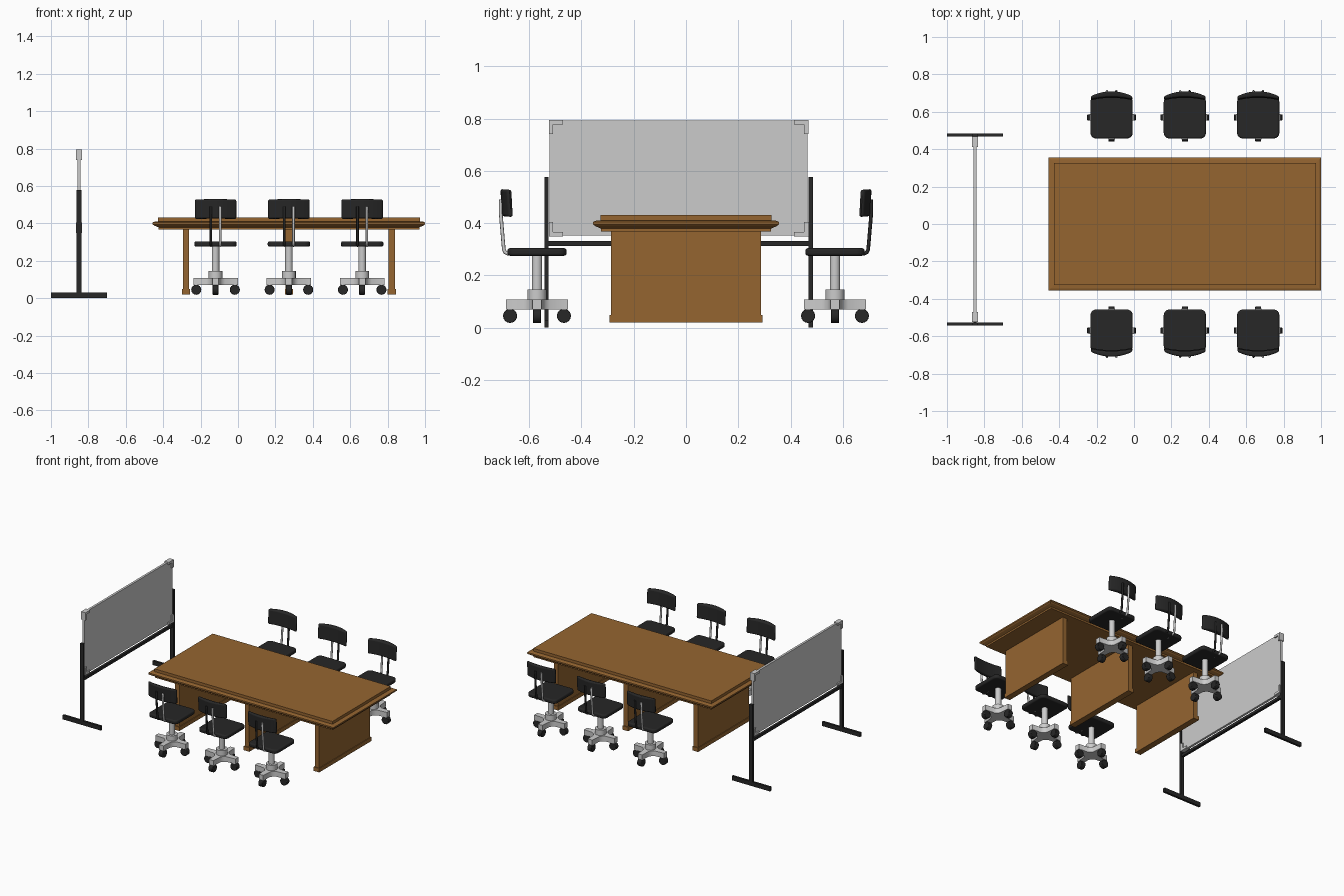
import bpy, bmesh, math
from mathutils import Matrix, Vector

if "Cube" in bpy.data.objects:
    bpy.data.objects.remove(bpy.data.objects["Cube"])


def material(name, rgb):
    m = bpy.data.materials.new(name)
    m.diffuse_color = (*rgb, 1)
    m.use_nodes = True
    m.node_tree.nodes["Principled BSDF"].inputs["Base Color"].default_value = m.diffuse_color
    return m


WOOD = material("wood", (0.30, 0.13, 0.03))
BLACK = material("black", (0.02, 0.02, 0.02))


def finish(bm, name, mat=None, bevel=0, segs=3):
    bmesh.ops.recalc_face_normals(bm, faces=bm.faces)
    me = bpy.data.meshes.new(name)
    bm.to_mesh(me)
    bm.free()
    ob = bpy.data.objects.new(name, me)
    bpy.context.collection.objects.link(ob)
    if mat:
        me.materials.append(mat)
    if bevel:
        b = ob.modifiers.new("bevel", 'BEVEL')
        b.width, b.segments, b.limit_method = bevel, segs, 'ANGLE'
    return ob


def box(bm, x0, x1, y0, y1, z0, z1):
    c = Vector((x0 + x1, y0 + y1, z0 + z1)) / 2
    bmesh.ops.create_cube(bm, size=1, matrix=Matrix.Translation(c)
                          @ Matrix.Diagonal((x1 - x0, y1 - y0, z1 - z0, 1)))


def cyl(bm, r, h, loc, rot=Matrix(), n=16):
    bmesh.ops.create_cone(bm, cap_ends=True, segments=n, radius1=r, radius2=r, depth=h,
                          matrix=Matrix.Translation(loc) @ rot)


def prism(bm, pts, z0, z1):
    """Extrude an xy outline from z0 to z1."""
    f = bm.faces.new([bm.verts.new((x, y, z0)) for x, y in pts])
    new = bmesh.ops.extrude_face_region(bm, geom=[f])["geom"]
    bmesh.ops.translate(bm, vec=(0, 0, z1 - z0),
                        verts=[v for v in new if isinstance(v, bmesh.types.BMVert)])


def smooth(ob, deg=40):
    bpy.ops.object.select_all(action='DESELECT')
    ob.select_set(True)
    bpy.context.view_layer.objects.active = ob
    bpy.ops.object.shade_smooth_by_angle(angle=math.radians(deg))


# Table top: stepped moulding as stacked rectangular rings (inset, z)
TX, HX, HY = 0.272, 0.728, 0.355
bm = bmesh.new()
rings = []
for i, z in [(.03, .367), (.03, .379), (.02, .383), (.008, .388), (0, .395), (0, .405),
             (.01, .409), (.028, .410), (.028, .430)]:
    rings.append([bm.verts.new((TX + sx * (HX - i), sy * (HY - i), z))
                  for sx, sy in ((-1, -1), (1, -1), (1, 1), (-1, 1))])
for a, b in zip(rings, rings[1:]):
    for k in range(4):
        bm.faces.new((a[k], a[(k + 1) % 4], b[(k + 1) % 4], b[k]))
bm.faces.new(rings[0])
bm.faces.new(rings[-1])
finish(bm, "table_top", WOOD)

# Three panel legs, each with a plinth
for name, dx in (("left", -.55), ("middle", 0), ("right", .55)):
    bm = bmesh.new()
    x = TX + dx
    box(bm, x - .017, x + .017, -.287, .287, .045, .37)
    box(bm, x - .022, x + .022, -.293, .293, .02, .048)
    finish(bm, name + "_table_leg", WOOD)

# Whiteboard panel with corner brackets
BX, Y0, Y1, Z0, Z1 = -.85, -.522, .465, .352, .792
bm = bmesh.new()
box(bm, BX - .008, BX + .008, Y0, Y1, Z0, Z1)
finish(bm, "whiteboard_panel")
bm = bmesh.new()
for y, sy in ((Y0 - .003, 1), (Y1 + .003, -1)):
    for z, sz in ((Z0 - .003, 1), (Z1 + .003, -1)):
        L = [(0, 0), (.055, 0), (.055, .017), (.017, .017), (.017, .055), (0, .055)]
        f = bm.faces.new([bm.verts.new((BX - .017, y + sy * a, z + sz * b)) for a, b in L])
        new = bmesh.ops.extrude_face_region(bm, geom=[f])["geom"]
        bmesh.ops.translate(bm, vec=(.034, 0, 0),
                            verts=[v for v in new if isinstance(v, bmesh.types.BMVert)])
finish(bm, "whiteboard_corners")

# Whiteboard stand: posts, feet and crossbar
bm = bmesh.new()
for y in (-.534, .477):
    box(bm, BX - .013, BX + .013, y - .008, y + .008, .02, .577)
    box(bm, BX - .15, BX + .15, y - .008, y + .008, 0, .03)
box(bm, BX - .009, BX + .009, -.53, .475, .312, .331)
finish(bm, "whiteboard_stand", BLACK)


def chair(tag, x, y, turn):
    parts = []
    # Seat cushion with rounded corners
    bm = bmesh.new()
    r, pts = .03, []
    for k, (sx, sy) in enumerate(((1, 1), (-1, 1), (-1, -1), (1, -1))):
        for j in range(5):
            a = math.radians(90 * k + 22.5 * j)
            pts.append((sx * (.113 - r) + r * math.cos(a), sy * (.113 - r) + r * math.sin(a)))
    prism(bm, pts, .275, .304)
    parts.append(finish(bm, "seat_" + tag, BLACK, .009))

    # Curved, slightly tilted backrest
    bm = bmesh.new()
    xs = [-.111 + .222 * k / 10 for k in range(11)]
    curve = lambda u: -.026 * (u / .111) ** 2
    pts = [(u, .107 + .5 * curve(u)) for u in xs] + [(u, .137 + curve(u)) for u in reversed(xs)]
    prism(bm, pts, .425, .529)
    bmesh.ops.rotate(bm, cent=(0, .12, .477), verts=bm.verts,
                     matrix=Matrix.Rotation(math.radians(5), 3, 'X'))
    for v in bm.verts:
        v.co.y += .07 * (v.co.z - .477) * 2
    parts.append(finish(bm, "backrest_" + tag, BLACK, .011))

    # Bent rods joining seat and backrest
    for side, sx in (("left", -1), ("right", 1)):
        cu = bpy.data.curves.new(side + "_back_rod", 'CURVE')
        cu.dimensions, cu.bevel_depth, cu.bevel_resolution = '3D', .007, 2
        cu.use_fill_caps = True
        path = [(.06, .281), (.112, .283), (.122, .288), (.127, .299), (.139, .44), (.138, .49)]
        sp = cu.splines.new('POLY')
        sp.points.add(len(path) - 1)
        for p, (py, pz) in zip(sp.points, path):
            p.co = (sx * .025, py, pz, 1)
        if sx > 0:
            cu.materials.append(BLACK)
        ob = bpy.data.objects.new(side + "_back_rod_" + tag, cu)
        bpy.context.collection.objects.link(ob)
        parts.append(ob)

    # Column, hub and four-armed base
    bm = bmesh.new()
    cyl(bm, .020, .18, (0, 0, .187))
    cyl(bm, .012, .02, (0, 0, .274))
    cyl(bm, .037, .075, (0, 0, .1075))
    outline = []
    for k in range(4):
        c, s = math.cos(k * math.pi / 2), math.sin(k * math.pi / 2)
        for a, b in ((.05, -.022), (.119, -.017), (.119, .017), (.05, .022), (.033, .033)):
            outline.append((a * c - b * s, a * s + b * c))
    prism(bm, outline, .07, .107)
    base = finish(bm, "chair_base_" + tag)
    parts.append(base)

    # Castors: wheel and stem at each arm end, plus foot of the column
    bm = bmesh.new()
    for k in range(4):
        a = k * math.pi / 2
        p = Vector((.103 * math.cos(a), .103 * math.sin(a), .045))
        cyl(bm, .027, .032, p, Matrix.Rotation(a, 4, 'Z') @ Matrix.Rotation(math.pi / 2, 4, 'X'))
        cyl(bm, .008, .03, p + Vector((0, 0, .02)), n=8)
    wheels = finish(bm, "castors_" + tag, BLACK, .004, 2)
    parts.append(wheels)

    place = Matrix.Translation((x, y, 0)) @ Matrix.Rotation(turn, 4, 'Z')
    for ob in parts:
        ob.matrix_world = place
        if ob.type == 'MESH':
            smooth(ob)


# Three chairs on each long side
for i in range(3):
    cx = -.12 + .392 * i
    chair("back_%d" % (i + 1), cx, .57, 0)
    chair("front_%d" % (i + 1), cx, -.57, math.pi)
